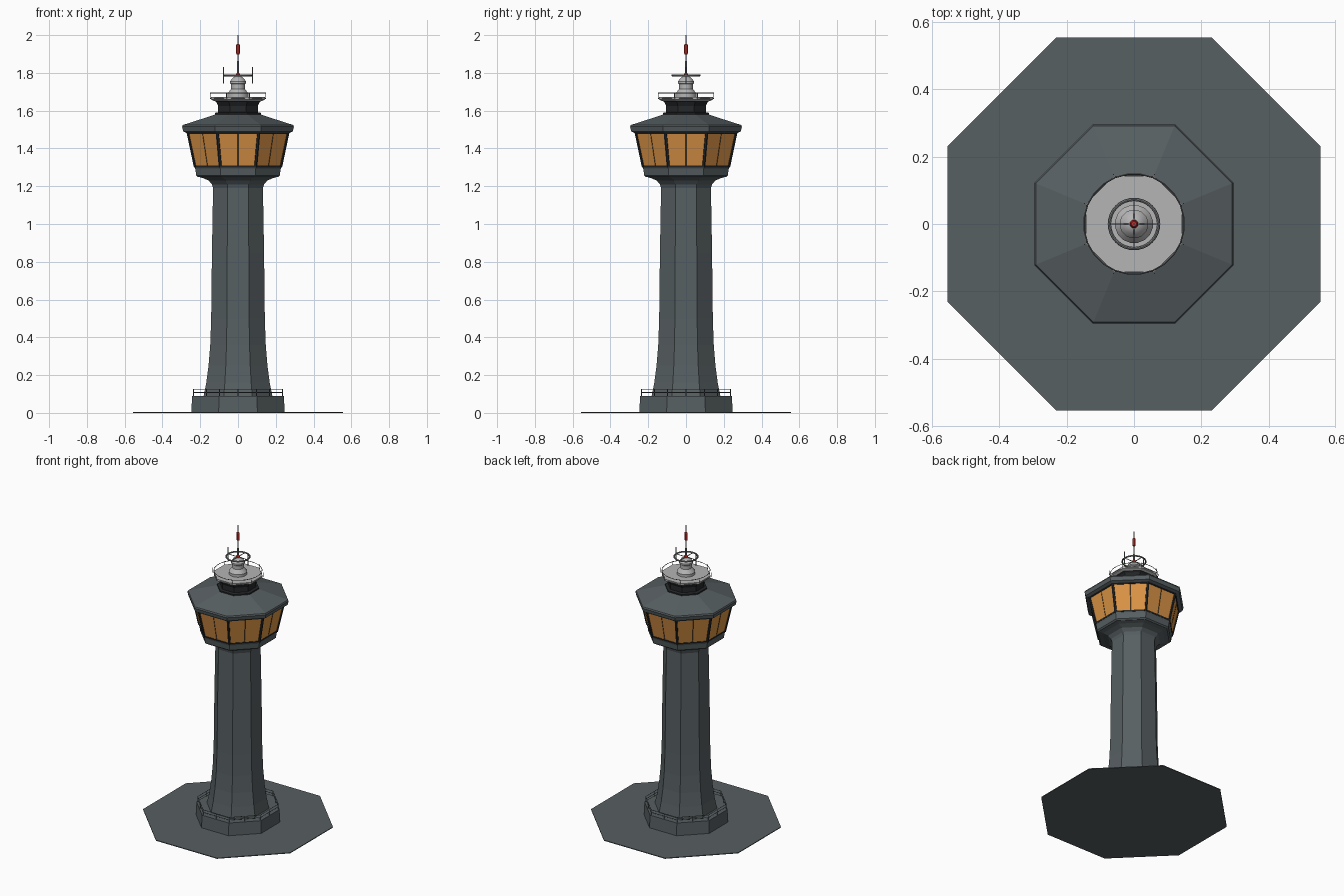
import bpy, bmesh, math
from mathutils import Vector

if "Cube" in bpy.data.objects:
    bpy.data.objects.remove(bpy.data.objects["Cube"])


def material(name, rgb):
    m = bpy.data.materials.new(name)
    m.diffuse_color = (*rgb, 1)
    m.use_nodes = True
    m.node_tree.nodes["Principled BSDF"].inputs["Base Color"].default_value = m.diffuse_color
    return m


SLATE = material("slate grey", (0.095, 0.115, 0.122))
DARK = material("near black", (0.018, 0.02, 0.022))
AMBER = material("amber glass", (0.70, 0.29, 0.06))
LIGHT = material("light grey", (0.46, 0.46, 0.46))
METAL = material("mid grey metal", (0.2, 0.21, 0.22))
RED = material("signal red", (0.6, 0.03, 0.02))


def finish(name, bm, mat, smooth=False):
    bmesh.ops.recalc_face_normals(bm, faces=bm.faces)
    me = bpy.data.meshes.new(name)
    bm.to_mesh(me)
    bm.free()
    me.materials.append(mat)
    ob = bpy.data.objects.new(name, me)
    bpy.context.collection.objects.link(ob)
    if smooth:
        bpy.ops.object.select_all(action='DESELECT')
        ob.select_set(True)
        bpy.context.view_layer.objects.active = ob
        bpy.ops.object.shade_smooth_by_angle(angle=math.radians(35))
    return ob


def corner(apothem, z, i, n=8):
    """Corner i of an n-gon whose flats face the axes."""
    a = 2 * math.pi * (i + 0.5) / n
    r = apothem / math.cos(math.pi / n)
    return Vector((r * math.cos(a), r * math.sin(a), z))


def loft(name, profile, mat, n=8, smooth=False):
    """Capped n-sided solid from (apothem, z) pairs."""
    bm = bmesh.new()
    rings = [[bm.verts.new(corner(a, z, i, n)) for i in range(n)] for a, z in profile]
    for lo, hi in zip(rings, rings[1:]):
        for i in range(n):
            j = (i + 1) % n
            bm.faces.new((lo[i], lo[j], hi[j], hi[i]))
    bm.faces.new(rings[0][::-1])
    bm.faces.new(rings[-1])
    return finish(name, bm, mat, smooth)


def bars(name, segments, r, mat, sides=6):
    """One object made of straight rods between point pairs."""
    bm = bmesh.new()
    for p, q in segments:
        p, q = Vector(p), Vector(q)
        d = q - p
        mtx = d.to_track_quat('Z', 'Y').to_matrix().to_4x4()
        mtx.translation = (p + q) / 2
        bmesh.ops.create_cone(bm, cap_ends=True, segments=sides, radius1=r,
                              radius2=r, depth=d.length, matrix=mtx)
    return finish(name, bm, mat)


def ring(a, z, n=8):
    return [(corner(a, z, i, n), corner(a, z, i + 1, n)) for i in range(n)]


def posts(a, z0, z1, n=8):
    return [(corner(a, z0, i, n), corner(a, z1, i, n)) for i in range(n)]


# ground slab and plinth
loft("base_slab", [(0.555, 0), (0.555, 0.005)], SLATE)
loft("plinth", [(0.247, 0.004), (0.243, 0.09)], SLATE)

# plinth railing, with extra posts at the middle of each side
mid = []
for i in range(8):
    p = (corner(0.236, 0.09, i) + corner(0.236, 0.09, i + 1)) / 2
    mid.append((p, p + Vector((0, 0, 0.035))))
bars("plinth_railing", ring(0.236, 0.125) + ring(0.236, 0.108)
     + posts(0.236, 0.09, 0.125) + mid, 0.002, SLATE, 4)

# tapered shaft flaring into the cab
loft("shaft", [(0.182, 0.088), (0.168, 0.16), (0.156, 0.25), (0.147, 0.36),
               (0.142, 0.5), (0.138, 0.85), (0.132, 1.19), (0.138, 1.21),
               (0.155, 1.23), (0.185, 1.243), (0.212, 1.25)], SLATE)
loft("cab_collar", [(0.212, 1.249), (0.221, 1.257), (0.226, 1.29), (0.23, 1.302)], SLATE)

# glazed cab with dark frame
loft("cab_glass", [(0.227, 1.3), (0.266, 1.485)], AMBER)
bars("cab_corner_mullions", [(corner(0.225, 1.3, i), corner(0.264, 1.485, i))
                             for i in range(8)], 0.009, DARK)
thin = []
for i in range(8):
    thin.append(((corner(0.227, 1.3, i) + corner(0.227, 1.3, i + 1)) / 2,
                 (corner(0.266, 1.485, i) + corner(0.266, 1.485, i + 1)) / 2))
bars("cab_thin_mullions", thin, 0.0015, DARK, 4)
loft("cab_sill", [(0.231, 1.3), (0.233, 1.309)], DARK)
loft("cab_head", [(0.268, 1.476), (0.271, 1.49)], DARK)

# roof
loft("cab_roof", [(0.272, 1.482), (0.29, 1.49), (0.296, 1.515), (0.292, 1.524),
                  (0.14, 1.573), (0.12, 1.58)], SLATE)

# dark neck under the platform
loft("roof_neck", [(0.122, 1.575), (0.122, 1.588), (0.105, 1.592), (0.105, 1.625),
                   (0.115, 1.645), (0.13, 1.657)], DARK)

# upper platform and railing
loft("upper_platform", [(0.128, 1.652), (0.142, 1.659), (0.143, 1.672)], LIGHT)
bars("upper_railing", ring(0.148, 1.694, 24) + ring(0.146, 1.664, 24)
     + posts(0.147, 1.664, 1.694), 0.0022, METAL, 4)

# equipment drum with domed cap
loft("drum", [(0.056, 1.67), (0.056, 1.69), (0.05, 1.698), (0.036, 1.715),
              (0.036, 1.74), (0.042, 1.745), (0.042, 1.755), (0.03, 1.772),
              (0.012, 1.784)], LIGHT, 16, True)

# ring antenna, spokes and side aerials
bpy.ops.mesh.primitive_torus_add(location=(0, 0, 1.787), major_radius=0.073,
                                 minor_radius=0.005, major_segments=32, minor_segments=8)
t = bpy.context.object
t.name = "ring_antenna"
t.data.materials.append(METAL)
bpy.ops.object.shade_smooth_by_angle()
bars("antenna_spokes", [((-0.073, 0, 1.785), (0.073, 0, 1.785)),
                        ((0, -0.073, 1.785), (0, 0.073, 1.785))], 0.0025, METAL)
bars("side_aerials", [((s * 0.076, 0, 1.745), (s * 0.076, 0, 1.83)) for s in (-1, 1)],
     0.003, METAL)

# mast with red beacon
loft("mast", [(0.006, 1.78), (0.004, 1.86), (0.0025, 1.999)], METAL, 8)
loft("mast_foot", [(0.013, 1.78), (0.011, 1.79), (0.005, 1.802)], RED, 8)
loft("beacon", [(0.007, 1.898), (0.01, 1.903), (0.01, 1.947), (0.007, 1.953)], RED, 8)
loft("mast_tip", [(0.003, 1.97), (0.003, 2.0)], METAL, 6)
